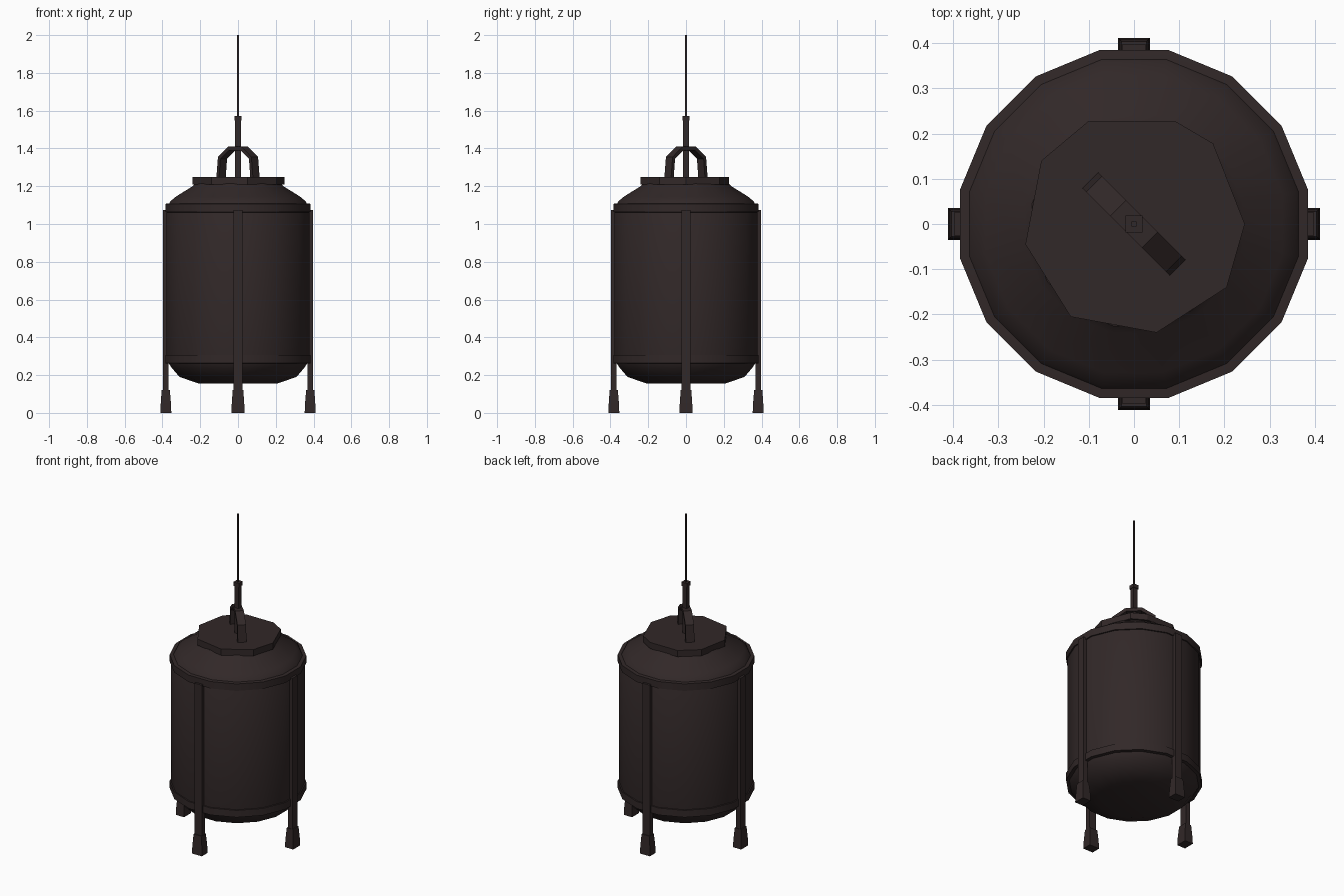
import bpy, bmesh, math
from mathutils import Matrix

old = bpy.data.objects.get("Cube")
if old:
    bpy.data.objects.remove(old, do_unlink=True)

iron = bpy.data.materials.new("dark brown iron")
iron.use_nodes = True
colour = (0.031, 0.021, 0.021, 1)
iron.diffuse_color = colour
iron.node_tree.nodes["Principled BSDF"].inputs["Base Color"].default_value = colour


def finish(name, bm, smooth=None):
    bmesh.ops.recalc_face_normals(bm, faces=bm.faces[:])
    mesh = bpy.data.meshes.new(name)
    bm.to_mesh(mesh)
    bm.free()
    mesh.materials.append(iron)
    ob = bpy.data.objects.new(name, mesh)
    bpy.context.collection.objects.link(ob)
    if smooth:
        bpy.ops.object.select_all(action="DESELECT")
        ob.select_set(True)
        bpy.context.view_layer.objects.active = ob
        bpy.ops.object.shade_smooth_by_angle(angle=math.radians(smooth))
    return ob


def skin(bm, rings):
    """Join matching vertex loops and cap both ends."""
    loops = [[bm.verts.new(p) for p in ring] for ring in rings]
    n = len(loops[0])
    for a, b in zip(loops, loops[1:]):
        for i in range(n):
            j = (i + 1) % n
            bm.faces.new((a[i], a[j], b[j], b[i]))
    bm.faces.new(loops[0][::-1])
    bm.faces.new(loops[-1])


def lathe(name, profile, sides, turn=0.0, smooth=None):
    bm = bmesh.new()
    angles = [turn + math.tau * i / sides for i in range(sides)]
    skin(bm, [[(r * math.cos(a), r * math.sin(a), z) for a in angles] for r, z in profile])
    return finish(name, bm, smooth)


def post(name, sections, turn=0.0):
    """Stack of rectangles: x0, x1, half width, z."""
    bm = bmesh.new()
    skin(bm, [[(x0, -w, z), (x1, -w, z), (x1, w, z), (x0, w, z)] for x0, x1, w, z in sections])
    bm.transform(Matrix.Rotation(turn, 4, "Z"))
    return finish(name, bm)


# Barrel with rounded bottom and shoulder
half_step = math.pi / 16
lathe("tank_body", [(0.21, 0.155), (0.315, 0.19), (0.355, 0.235), (0.38, 0.27),
                    (0.385, 0.3), (0.385, 1.08), (0.365, 1.12), (0.335, 1.145),
                    (0.245, 1.2), (0.23, 1.215)], 16, half_step, 40)

# Bands around the barrel
for name, z0, z1 in (("lower_band", 0.26, 0.31), ("upper_band", 1.06, 1.11)):
    lathe(name, [(0.37, z0), (0.392, z0 + 0.003), (0.392, z1 - 0.003), (0.36, z1)],
          16, half_step, 30)

# Slightly irregular lid plate
outline = [(0.245, 0), (0.205, -0.14), (0.05, -0.24), (-0.14, -0.205), (-0.24, -0.045),
           (-0.205, 0.14), (-0.1, 0.228), (0.09, 0.228), (0.175, 0.178)]
bm = bmesh.new()
skin(bm, [[(x, y, z) for x, y in outline] for z in (1.21, 1.25)])
finish("lid", bm)

# Four legs with feet
for i, side in enumerate(("left", "back", "right", "front")):
    turn = i * math.pi / 2
    post(side + "_leg", [(0.368, 0.398, 0.025, 0.1), (0.368, 0.398, 0.025, 1.075)], turn)
    post(side + "_foot", [(0.353, 0.411, 0.035, 0), (0.355, 0.409, 0.033, 0.05),
                          (0.361, 0.404, 0.028, 0.122)], turn)

# Diagonal strap handle
arch = [(0.137, 1.245), (0.125, 1.355), (0.05, 1.41)]
inner = [(0.117, 1.245), (0.107, 1.345), (0.043, 1.39)]
outer_path = [(-s, z) for s, z in arch] + arch[::-1]
inner_path = [(-s, z) for s, z in inner] + inner[::-1]
bm = bmesh.new()
skin(bm, [[(a, -0.025, az), (a, 0.025, az), (b, 0.025, bz), (b, -0.025, bz)]
          for (a, az), (b, bz) in zip(outer_path, inner_path)])
bm.transform(Matrix.Rotation(-math.pi / 4, 4, "Z"))
finish("lid_handle", bm)

# Square mast with collar and thin rod
for name, w, z0, z1 in (("mast", 0.015, 1.245, 1.57), ("mast_collar", 0.019, 1.548, 1.572),
                        ("antenna_rod", 0.005, 1.56, 2.0)):
    post(name, [(-w, w, w, z0), (-w, w, w, z1)])
